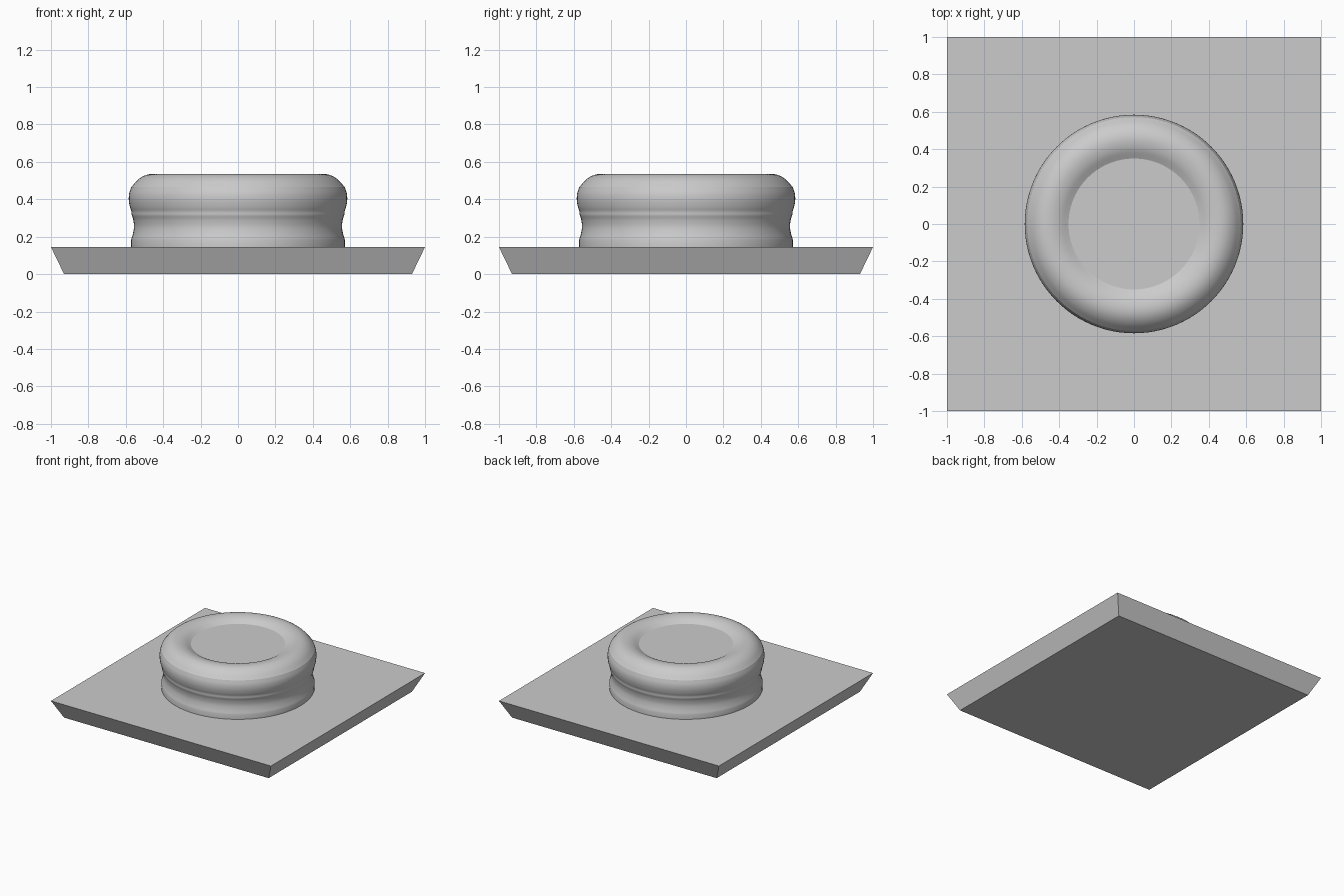
import bpy
import bmesh
import math
from mathutils import Vector

cube = bpy.data.objects.get("Cube")
if cube:
    bpy.data.objects.remove(cube, do_unlink=True)

grey = bpy.data.materials.new("plain_grey")
grey.use_nodes = True
COLOUR = (0.6, 0.6, 0.6, 1)
grey.diffuse_color = COLOUR
grey.node_tree.nodes["Principled BSDF"].inputs["Base Color"].default_value = COLOUR


def add_object(name, bm):
    bmesh.ops.recalc_face_normals(bm, faces=bm.faces)
    mesh = bpy.data.meshes.new(name)
    bm.to_mesh(mesh)
    bm.free()
    mesh.materials.append(grey)
    obj = bpy.data.objects.new(name, mesh)
    bpy.context.collection.objects.link(obj)
    return obj


def smooth_path(points, steps=5):
    """Catmull-Rom curve through (radius, height) points."""
    pts = [Vector(p) for p in points]
    pts = [2 * pts[0] - pts[1]] + pts + [2 * pts[-1] - pts[-2]]
    path = []
    for a, b, c, d in zip(pts, pts[1:], pts[2:], pts[3:]):
        for i in range(steps):
            t = i / steps
            path.append((2 * b + (c - a) * t + (2 * a - 5 * b + 4 * c - d) * t**2
                         + (3 * b - a - 3 * c + d) * t**3) / 2)
    return path + [pts[-2]]


def lathe(name, path, sides=96):
    bm = bmesh.new()
    rings = []
    for r, z in path:
        rings.append([bm.verts.new((r * math.cos(2 * math.pi * i / sides),
                                    r * math.sin(2 * math.pi * i / sides), z))
                      for i in range(sides)])
    for low, high in zip(rings, rings[1:]):
        for i in range(sides):
            j = (i + 1) % sides
            bm.faces.new((low[i], low[j], high[j], high[i]))
    bm.faces.new(rings[0])
    bm.faces.new(rings[-1])
    return add_object(name, bm)


# Square slab, wider at its top than at its underside
TOP = 0.145
bm = bmesh.new()
bmesh.ops.create_cube(bm, size=2)
for v in bm.verts:
    half = 1.0 if v.co.z > 0 else 0.93
    v.co = (v.co.x * half, v.co.y * half, TOP if v.co.z > 0 else 0)
add_object("square_base", bm)

# Round moulding: foot band, cove and bulge, then a rolled rim with a sunken top
foot = [(0.571, TOP)]
side = smooth_path([(0.571, 0.185), (0.561, 0.22), (0.556, 0.255), (0.56, 0.29),
                    (0.568, 0.315), (0.57, 0.335), (0.578, 0.36), (0.584, 0.395),
                    (0.582, 0.43), (0.571, 0.465)])
rim = smooth_path([(0.571, 0.465), (0.535, 0.505), (0.495, 0.529), (0.45, 0.536),
                   (0.40, 0.526), (0.35, 0.5)])
moulding = lathe("round_moulding", foot + side + rim[1:])

bpy.ops.object.select_all(action='DESELECT')
moulding.select_set(True)
bpy.context.view_layer.objects.active = moulding
bpy.ops.object.shade_smooth_by_angle(angle=math.radians(20))
